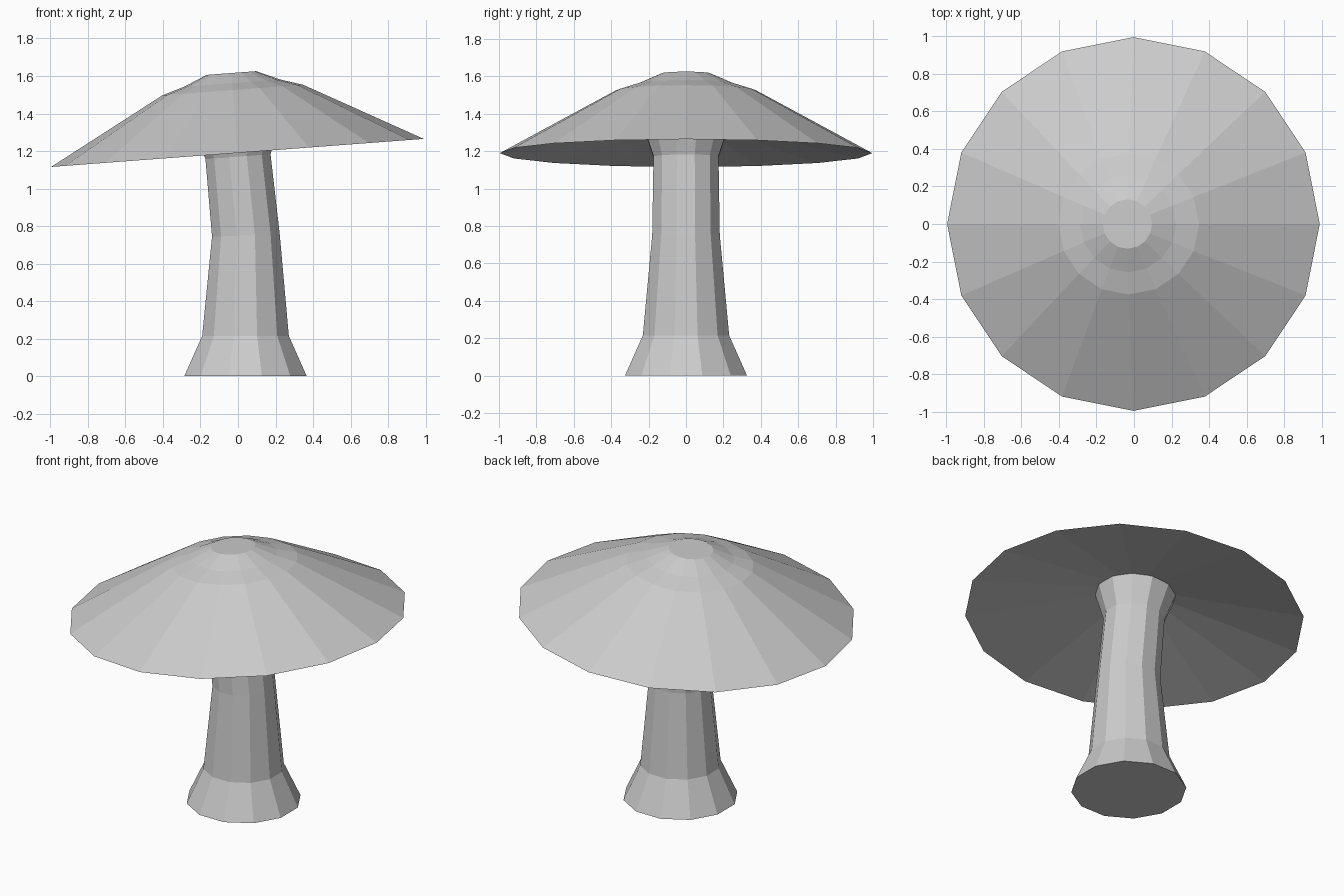
import bpy, bmesh, math
from mathutils import Matrix, Vector

if "Cube" in bpy.data.objects:
    bpy.data.objects.remove(bpy.data.objects["Cube"])


def loft(name, rings, sides, offset=0.0):
    """Skin rings given as (centre, radius, tilt) and close both ends."""
    bm = bmesh.new()
    loops = []
    for centre, radius, tilt in rings:
        rot = Matrix.Rotation(-tilt, 3, 'Y')
        loop = []
        for i in range(sides):
            a = offset + 2 * math.pi * i / sides
            p = Vector((radius * math.cos(a), radius * math.sin(a), 0))
            loop.append(bm.verts.new(Vector(centre) + rot @ p))
        loops.append(loop)
    for lo, hi in zip(loops, loops[1:]):
        for i in range(sides):
            j = (i + 1) % sides
            bm.faces.new((lo[i], lo[j], hi[j], hi[i]))
    bm.faces.new(loops[0][::-1])
    bm.faces.new(loops[-1])
    bmesh.ops.recalc_face_normals(bm, faces=bm.faces[:])
    mesh = bpy.data.meshes.new(name)
    bm.to_mesh(mesh)
    bm.free()
    obj = bpy.data.objects.new(name, mesh)
    bpy.context.collection.objects.link(obj)
    return obj


TILT = math.radians(4.3)

# Stem: flared foot, slight bend, flared top tucked into the cap
stem = [
    ((0.04, 0, 0.0), 0.338, 0),
    ((0.04, 0, 0.215), 0.239, 0),
    ((0.042, 0, 0.75), 0.187, TILT / 2),
    ((0.0, 0, 1.17), 0.18, TILT),
    ((-0.012, 0, 1.345), 0.24, TILT),
]
loft("stem", stem, 12, math.radians(15))

# Cap: hollowed underside, then rim up to the flat crown, all tilted
profile = [(0.2, 0.152), (0.996, 0.0), (0.376, 0.336), (0.257, 0.373), (0.132, 0.427)]
cap = [((-0.003 - h * math.sin(TILT), 0, 1.19 + h * math.cos(TILT)), r, TILT)
       for r, h in profile]
loft("cap", cap, 16)
